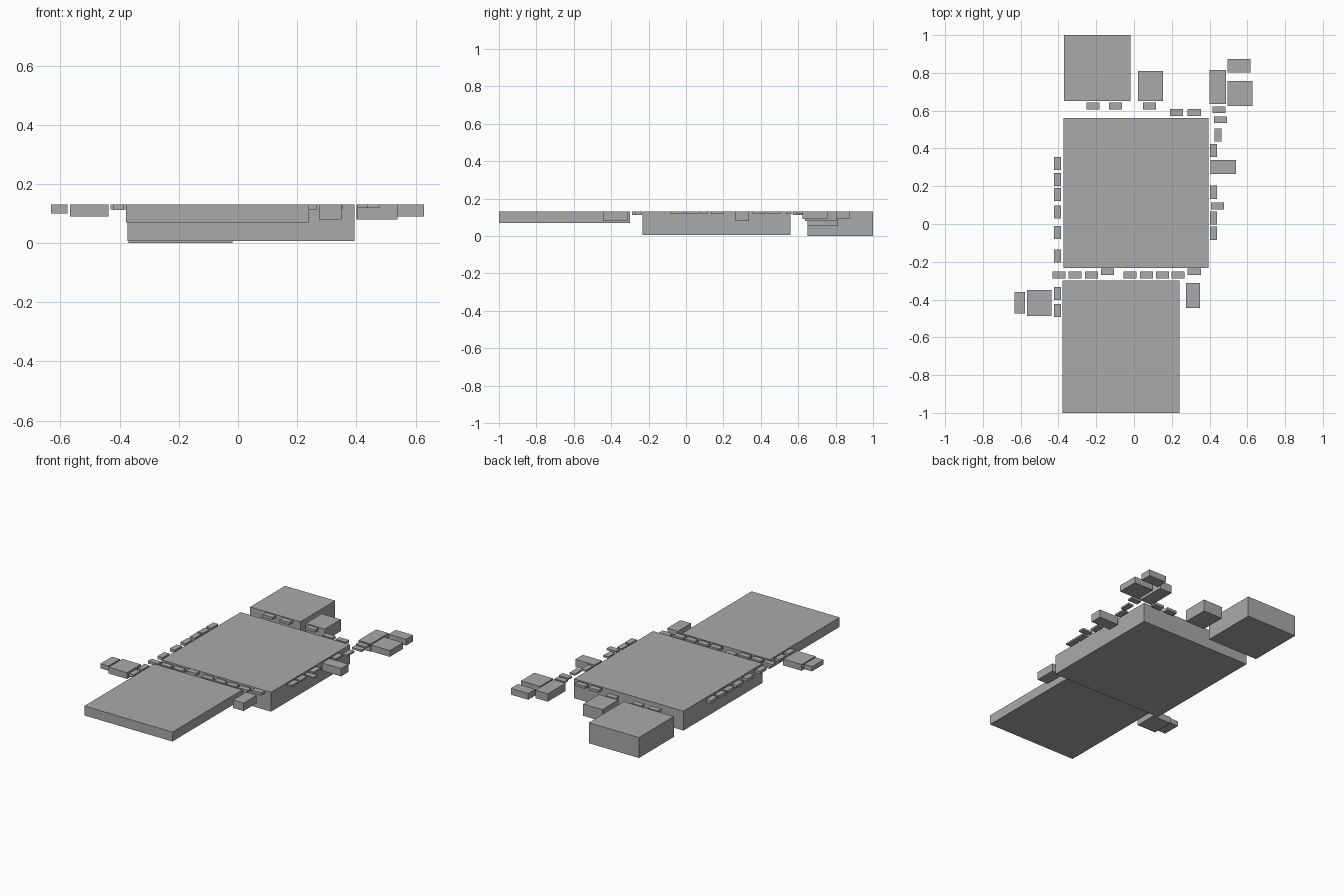
import bpy

default_cube = bpy.data.objects.get("Cube")
if default_cube:
    bpy.data.objects.remove(default_cube, do_unlink=True)

TOP = 0.13
CHIP_LONG, CHIP_SHORT = 0.069, 0.036

grey = bpy.data.materials.new("plain grey")
grey.use_nodes = True
grey.diffuse_color = (0.4, 0.4, 0.4, 1)
shader = next(n for n in grey.node_tree.nodes if n.type == "BSDF_PRINCIPLED")
shader.inputs["Base Color"].default_value = grey.diffuse_color


def block(name, x_range, y_range, bottom):
    """Box hanging down from the shared top level."""
    (left, right), (front, back) = x_range, y_range
    bpy.ops.mesh.primitive_cube_add(
        size=1,
        location=((left + right) / 2, (front + back) / 2, (bottom + TOP) / 2),
    )
    box = bpy.context.object
    box.name = name
    box.scale = (right - left, back - front, TOP - bottom)
    bpy.ops.object.transform_apply(location=False, rotation=False, scale=True)
    box.data.materials.append(grey)


def chip(name, x, y, bottom, along_y=False):
    """Small thin tile, long side along x unless along_y is set."""
    half_x, half_y = CHIP_LONG / 2, CHIP_SHORT / 2
    if along_y:
        half_x, half_y = half_y, half_x
    block(name, (x - half_x, x + half_x), (y - half_y, y + half_y), bottom)


# Large slabs
block("main_slab", (-0.374, 0.394), (-0.232, 0.56), 0.007)
block("front_slab", (-0.378, 0.24), (-1, -0.30), 0.07)
block("back_block", (-0.37, -0.018), (0.65, 1), 0)

# Medium outlying blocks
block("back_small_block", (0.02, 0.154), (0.65, 0.81), 0.055)
block("front_right_outer_block", (-0.632, -0.576), (-0.475, -0.36), 0.1)
block("front_right_inner_block", (-0.567, -0.437), (-0.488, -0.35), 0.09)
block("front_left_block", (0.275, 0.35), (-0.444, -0.312), 0.08)
block("left_side_block", (0.404, 0.539), (0.264, 0.338), 0.08)
block("back_left_tall_block", (0.40, 0.486), (0.635, 0.814), 0.08)
block("back_left_wide_block", (0.495, 0.628), (0.624, 0.757), 0.09)
block("back_left_end_block", (0.495, 0.617), (0.803, 0.874), 0.09)

# Chips down the right edge
for y in (0.32, 0.235, 0.155, 0.063, -0.045, -0.17, -0.367, -0.457):
    chip("right_edge_chip", -0.405, y, 0.112, along_y=True)

# Chips across the front gap, some nudged back
for x in (-0.396, -0.312, -0.225, -0.022, 0.066, 0.151, 0.233):
    chip("front_gap_chip", x, -0.27, 0.113)
for x in (-0.141, 0.319):
    chip("front_gap_raised_chip", x, -0.253, 0.113)

# Chips across the back gap
for x in (-0.217, -0.099, 0.081):
    chip("back_gap_chip", x, 0.624, 0.113)
for x in (0.224, 0.319):
    chip("back_gap_left_chip", x, 0.59, 0.113)

# Chips down the left edge
for y in (0.39, 0.168, 0.032, -0.049):
    chip("left_edge_chip", 0.421, y, 0.119, along_y=True)
chip("left_edge_corner_chip", 0.445, 0.47, 0.119, along_y=True)
for x, y in ((0.451, 0.605), (0.459, 0.552), (0.443, 0.096)):
    chip("left_edge_cross_chip", x, y, 0.119)
